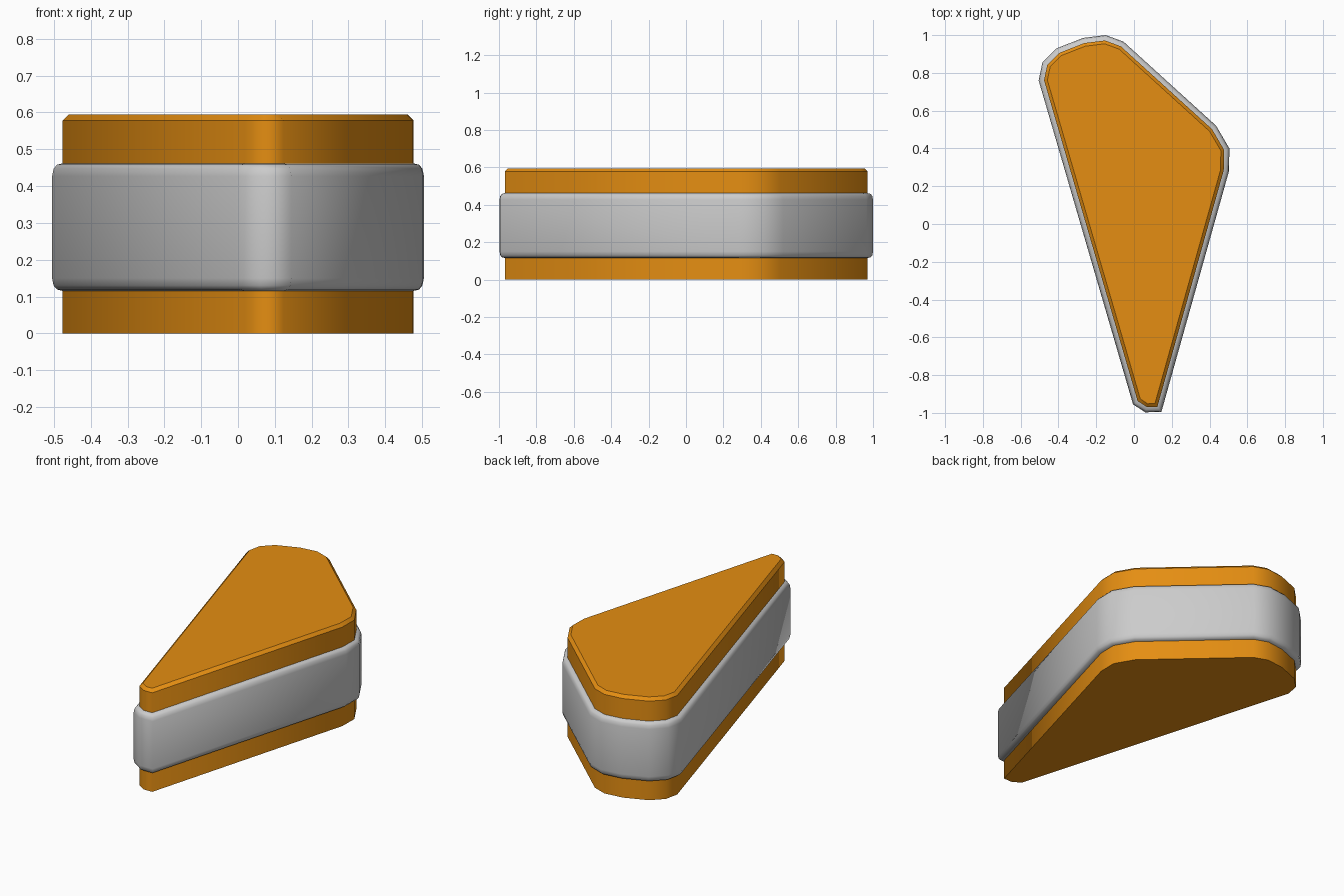
import bpy
from mathutils import Vector

if "Cube" in bpy.data.objects:
    bpy.data.objects.remove(bpy.data.objects["Cube"])

# Plan outline of the band, clockwise seen from above
OUTLINE = [(-0.15, 1.0), (-0.055, 0.965), (0.435, 0.52), (0.505, 0.40),
           (0.503, 0.28), (0.145, -0.995), (0.06, -0.997), (-0.005, -0.955),
           (-0.505, 0.76), (-0.485, 0.855), (-0.41, 0.93), (-0.27, 0.985)]


def inset(d):
    """Outline moved inwards by d with mitred corners."""
    pts, n, out = [Vector(p) for p in OUTLINE], len(OUTLINE), []
    for i in range(n):
        a = (pts[i] - pts[i - 1]).normalized()
        b = (pts[(i + 1) % n] - pts[i]).normalized()
        na, nb = Vector((a.y, -a.x)), Vector((b.y, -b.x))
        out.append(pts[i] + (na + nb) * d / (1 + na.dot(nb)))
    return out


def material(name, rgb):
    m = bpy.data.materials.new(name)
    m.diffuse_color = (*rgb, 1)
    m.use_nodes = True
    m.node_tree.nodes["Principled BSDF"].inputs["Base Color"].default_value = m.diffuse_color
    return m


def loft(name, rings, mat, caps, sharp=()):
    """Stack insets of the outline: rings are (inset, height)."""
    n = len(OUTLINE)
    verts = [(p.x, p.y, z) for d, z in rings for p in inset(d)]
    faces = [(r * n + i, (r + 1) * n + i, (r + 1) * n + (i + 1) % n, r * n + (i + 1) % n)
             for r in range(len(rings) - 1) for i in range(n)]
    if caps:
        faces.append(tuple(range(n)))
        faces.append(tuple(reversed(range((len(rings) - 1) * n, len(rings) * n))))
    me = bpy.data.meshes.new(name)
    me.from_pydata(verts, [], faces)
    me.polygons.foreach_set("use_smooth", [True] * len(faces))
    # keep the chosen horizontal rims crisp
    for e in me.edges:
        a, b = (v // n for v in e.vertices)
        e.use_edge_sharp = a == b and a in sharp
    me.materials.append(mat)
    ob = bpy.data.objects.new(name, me)
    bpy.context.collection.objects.link(ob)
    return ob


orange = material("orange", (0.78, 0.27, 0.006))
grey = material("light grey", (0.60, 0.60, 0.60))

# Core block with a chamfered top rim
loft("core_block", [(0.028, 0), (0.028, 0.578), (0.045, 0.595)], orange, True, (0, 1, 2))

# Band wrapped around the core, with rounded rims
lower = [(0.029, 0.115), (0.013, 0.119), (0.004, 0.130), (0, 0.15)]
upper = [(d, 0.577 - z) for d, z in reversed(lower)]
loft("outer_band", lower + upper, grey, False)
